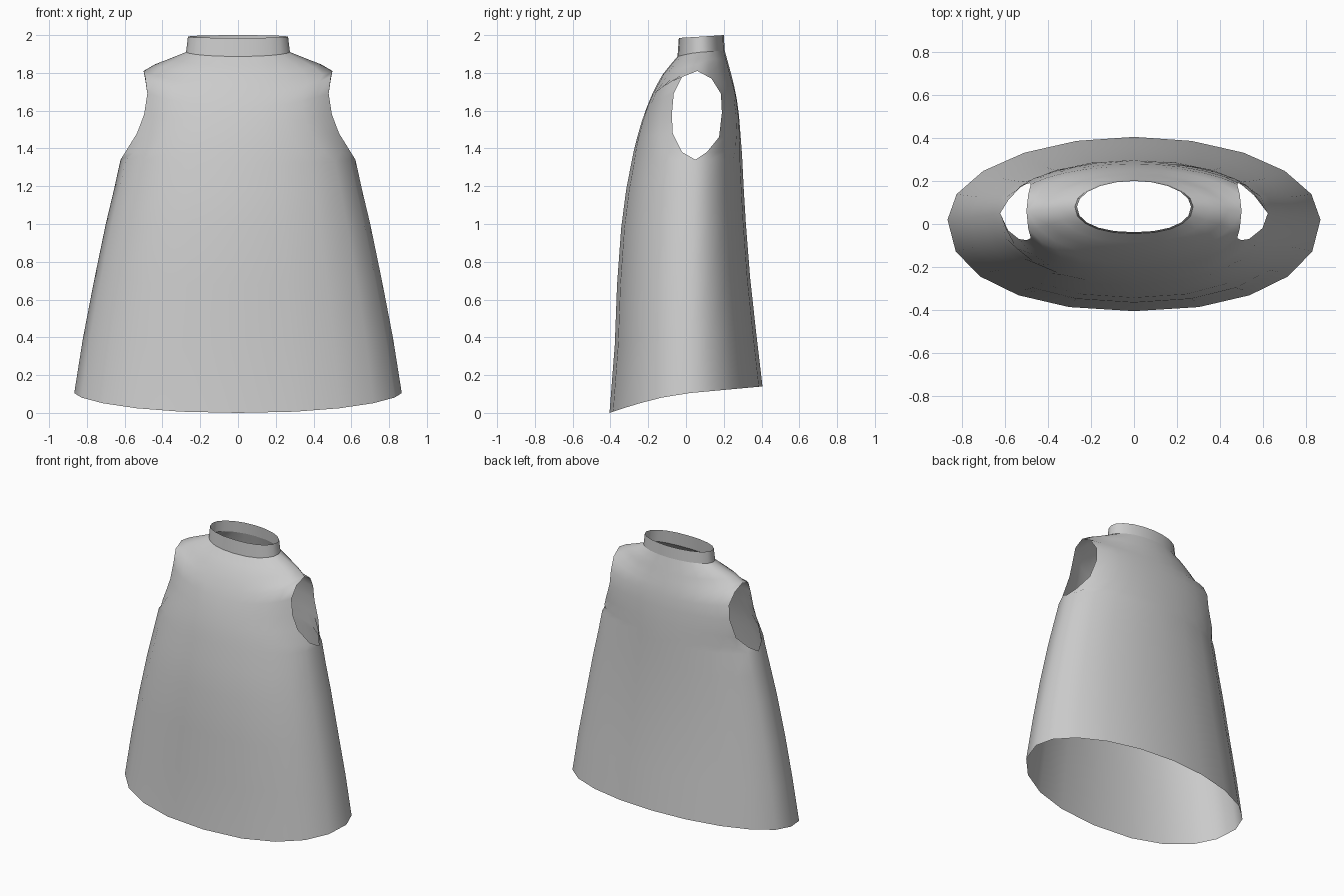
import bpy, bmesh
from math import sin, cos, pi, radians

if "Cube" in bpy.data.objects:
    bpy.data.objects.remove(bpy.data.objects["Cube"])

SEG = 10  # segments across each front or back panel

def arc(edge, centre, cut=0, p=1.0, zp=1.0):
    """Half-ring from right edge round the centre line to the left edge."""
    (xe, ye, ze), (yc, zc) = edge, centre
    a = radians(cut)
    pts = []
    for i in range(SEG + 1):
        th = a + (pi - 2 * a) * i / SEG
        c = cos(th) / cos(a)
        x = xe * abs(c) ** p * (1 if c > 0 else -1)
        if i == SEG // 2:
            x = 0
        f = max(0, (sin(th) - sin(a)) / (1 - sin(a)))
        if i in (0, SEG):
            f = 0
        f = f ** p
        pts.append((x, ye + (yc - ye) * f, ze + (zc - ze) * f ** zp))
    return pts

def loft(bm, rows, flip):
    vs = [[bm.verts.new(q) for q in r] for r in rows]
    for lo, hi in zip(vs, vs[1:]):
        for i in range(SEG):
            f = [lo[i], lo[i + 1], hi[i + 1], hi[i]]
            bm.faces.new(f[::-1] if flip else f)

def make(name, front, back):
    bm = bmesh.new()
    loft(bm, front, True)
    loft(bm, back, False)
    bmesh.ops.remove_doubles(bm, verts=bm.verts, dist=0.0005)
    for f in bm.faces:
        f.smooth = True
    me = bpy.data.meshes.new(name)
    bm.to_mesh(me)
    bm.free()
    ob = bpy.data.objects.new(name, me)
    bpy.context.collection.objects.link(ob)
    return ob

# side seam up to the underarm, then armhole edges, then shoulder seam to neck
side = [(.867, .02, .105), (.82, .025, .40), (.762, .03, .70), (.70, .04, 1.0),
        (.657, .045, 1.18), (.622, .05, 1.34)]
hole_front = [(.597, -.02, 1.38), (.535, -.07, 1.48), (.497, -.075, 1.58),
              (.48, -.065, 1.69), (.492, -.02, 1.78)]
hole_back = [(.585, .11, 1.38), (.53, .175, 1.46), (.487, .19, 1.59),
             (.48, .185, 1.69), (.492, .135, 1.77)]
shoulder = [(.50, .06, 1.81), (.44, .065, 1.845), (.36, .075, 1.876), (.275, .08, 1.91)]

# centre-line profiles (y, z) matching those rows
mid_front = [(-.405, 0), (-.377, .36), (-.365, .68), (-.343, .98), (-.317, 1.18),
             (-.29, 1.32), (-.278, 1.38), (-.258, 1.46), (-.235, 1.54), (-.207, 1.62),
             (-.182, 1.68), (-.158, 1.73), (-.125, 1.79), (-.085, 1.84), (-.045, 1.887)]
mid_back = [(.405, .14), (.372, .42), (.34, .71), (.317, 1.0), (.306, 1.18),
            (.298, 1.34), (.295, 1.39), (.288, 1.48), (.28, 1.58), (.269, 1.66),
            (.256, 1.725), (.245, 1.77), (.232, 1.82), (.218, 1.87), (.205, 1.918)]
cuts = [0] * 6 + [12, 22, 28, 30, 26, 20, 14, 7, 0]

# body of the smock
front = [arc(e, c, k, .9, 1.4) for e, c, k in zip(side + hole_front + shoulder, mid_front, cuts)]
back = [arc(e, c, k) for e, c, k in zip(side + hole_back + shoulder, mid_back, cuts)]
make("smock_body", front, back)

# standing collar
rim = (.265, .08, 1.992)
make("collar", [front[-1], arc(rim, (-.038, 1.985), 0, .9)],
     [back[-1], arc(rim, (.20, 2.0))])
